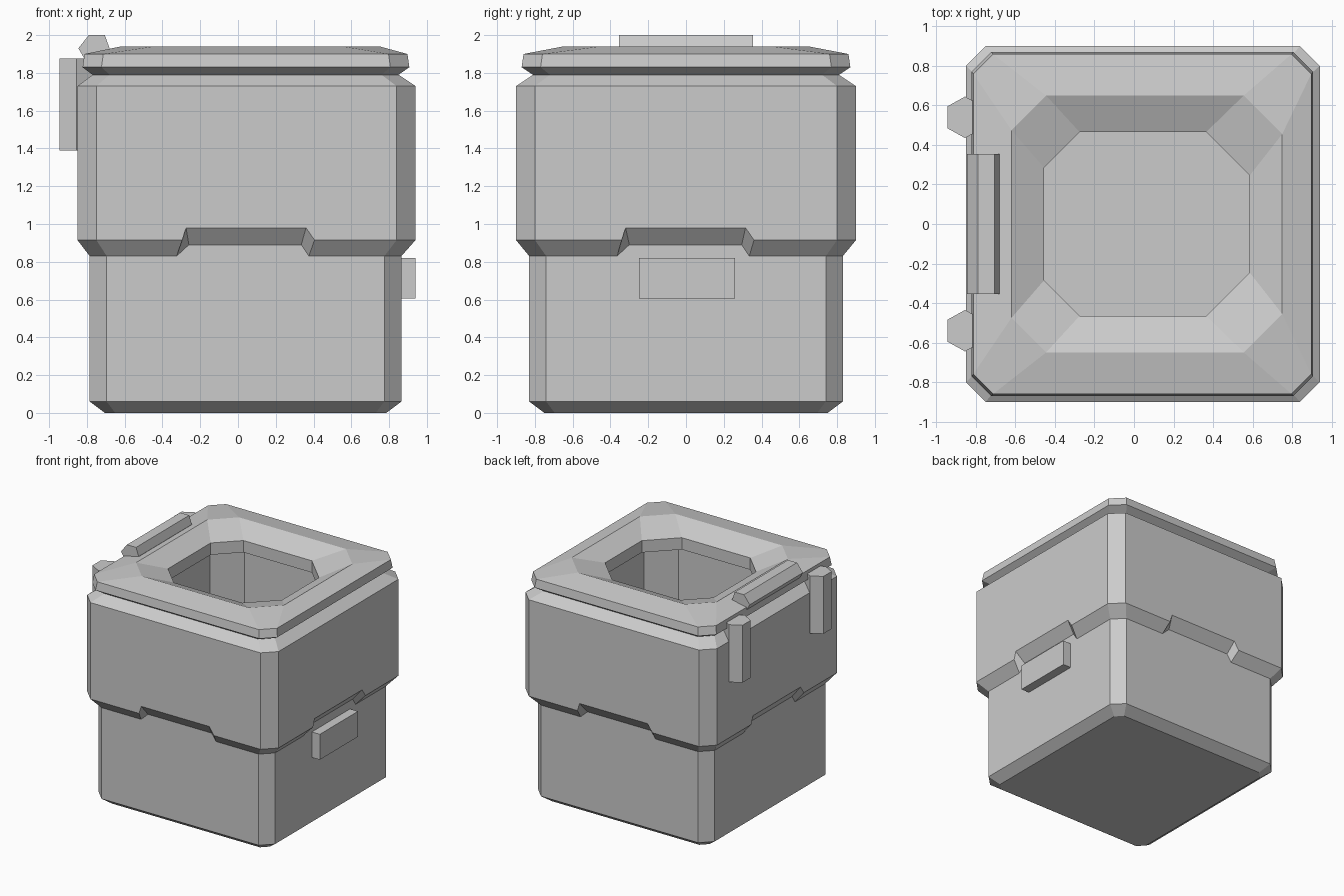
import bpy
import bmesh
from mathutils import Vector

default = bpy.data.objects.get("Cube")
if default:
    bpy.data.objects.remove(default, do_unlink=True)

grey = bpy.data.materials.new("light_grey")
grey.use_nodes = True
colour = (0.6, 0.6, 0.6, 1)
grey.diffuse_color = colour
grey.node_tree.nodes["Principled BSDF"].inputs["Base Color"].default_value = colour


def finish(bm, name):
    """Turn a bmesh into a flat shaded grey object."""
    bmesh.ops.recalc_face_normals(bm, faces=bm.faces[:])
    mesh = bpy.data.meshes.new(name)
    bm.to_mesh(mesh)
    bm.free()
    mesh.materials.append(grey)
    obj = bpy.data.objects.new(name, mesh)
    bpy.context.collection.objects.link(obj)
    return obj


def ring(bm, z, centre, half_x, half_y, cut_left, cut_right=None, notch=None):
    """Chamfered rectangle as eight vertex chains; straight sides may carry a notch."""
    a, b = cut_left, cut_right or cut_left
    x0, x1 = centre - half_x, centre + half_x
    y0, y1 = -half_y, half_y
    points = [(x0 + a, y0), (x1 - b, y0), (x1, y0 + b), (x1, y1 - b),
              (x1 - b, y1), (x0 + a, y1), (x0, y1 - a), (x0, y0 + a)]
    verts = [bm.verts.new((x, y, z)) for x, y in points]
    chains = []
    for i, start in enumerate(verts):
        end = verts[(i + 1) % len(verts)]
        middle = []
        if notch and i % 2 == 0:
            along = (end.co - start.co).normalized()
            base = Vector((centre if i in (0, 4) else start.co.x,
                           start.co.y if i in (0, 4) else 0, z))
            middle = [bm.verts.new(base + along * offset + Vector((0, 0, rise)))
                      for offset, rise in notch]
        chains.append([start, *middle, end])
    return chains


def bridge(bm, low, high):
    """Join two rings side by side, stepping along notches that match."""
    for a, b in zip(low, high):
        if len(a) == len(b):
            for i in range(len(a) - 1):
                bm.faces.new((a[i], a[i + 1], b[i + 1], b[i]))
        else:
            bm.faces.new(a + b[::-1])


def cap(bm, chains):
    bm.faces.new([chain[0] for chain in chains])


def prism(name, outline, offset):
    """Extrude a closed outline along an offset."""
    bm = bmesh.new()
    face = bm.faces.new([bm.verts.new(p) for p in outline])
    result = bmesh.ops.extrude_face_region(bm, geom=[face])
    top = [v for v in result["geom"] if isinstance(v, bmesh.types.BMVert)]
    bmesh.ops.translate(bm, verts=top, vec=offset)
    return finish(bm, name)


# Container shell: base, notched overhang, shoulder, groove, lip and cavity
inner_notch = [(-.365, 0), (-.3, .06), (.295, .06), (.335, 0)]
outer_notch = [(-.34, 0), (-.32, .065), (.315, .065), (.36, 0)]
sections = [
    (0, .04, .745, .75, .055),
    (.06, .04, .825, .83, .09),
    (.83, .04, .825, .83, .09, None, inner_notch),
    (.915, .045, .895, .9, .1, None, outer_notch),
    (1.73, .045, .895, .9, .1),
    (1.79, .04, .81, .81, .09),
    (1.83, .042, .865, .87, .1),
    (1.9, .042, .855, .86, .1),
    (1.94, .065, .685, .65, .175, .195),   # crest of the lip
    (1.86, .065, .52, .465, .18, .22),     # edge of the opening
    (1.76, .065, .52, .465, .18, .22),
    (1.76, .065, .67, .68, .19),           # cavity wall
    (.12, .065, .67, .68, .19),
]
shell = bmesh.new()
rings = [ring(shell, *section) for section in sections]
for low, high in zip(rings, rings[1:]):
    bridge(shell, low, high)
cap(shell, rings[0])
cap(shell, rings[-1])
finish(shell, "container_shell")

# Two hinge posts with hexagonal section
for name, y in (("front_hinge_post", -.54), ("back_hinge_post", .54)):
    hexagon = [(-.945, -.055), (-.855, -.105), (-.765, -.055),
               (-.765, .055), (-.855, .105), (-.945, .055)]
    prism(name, [(px, y + py, 1.39) for px, py in hexagon], (0, 0, .485))

# Hinge bar lying on the lip
bar = [(-.845, 1.93), (-.79, 2), (-.705, 2), (-.68, 1.93), (-.7, 1.87), (-.81, 1.87)]
prism("hinge_bar", [(x, -.355, z) for x, z in bar], (0, .71, 0))

# Latch block on the opposite side
latch = [(.84, -.25), (.94, -.25), (.94, .26), (.84, .26)]
prism("latch_block", [(x, y, .605) for x, y in latch], (0, 0, .215))
